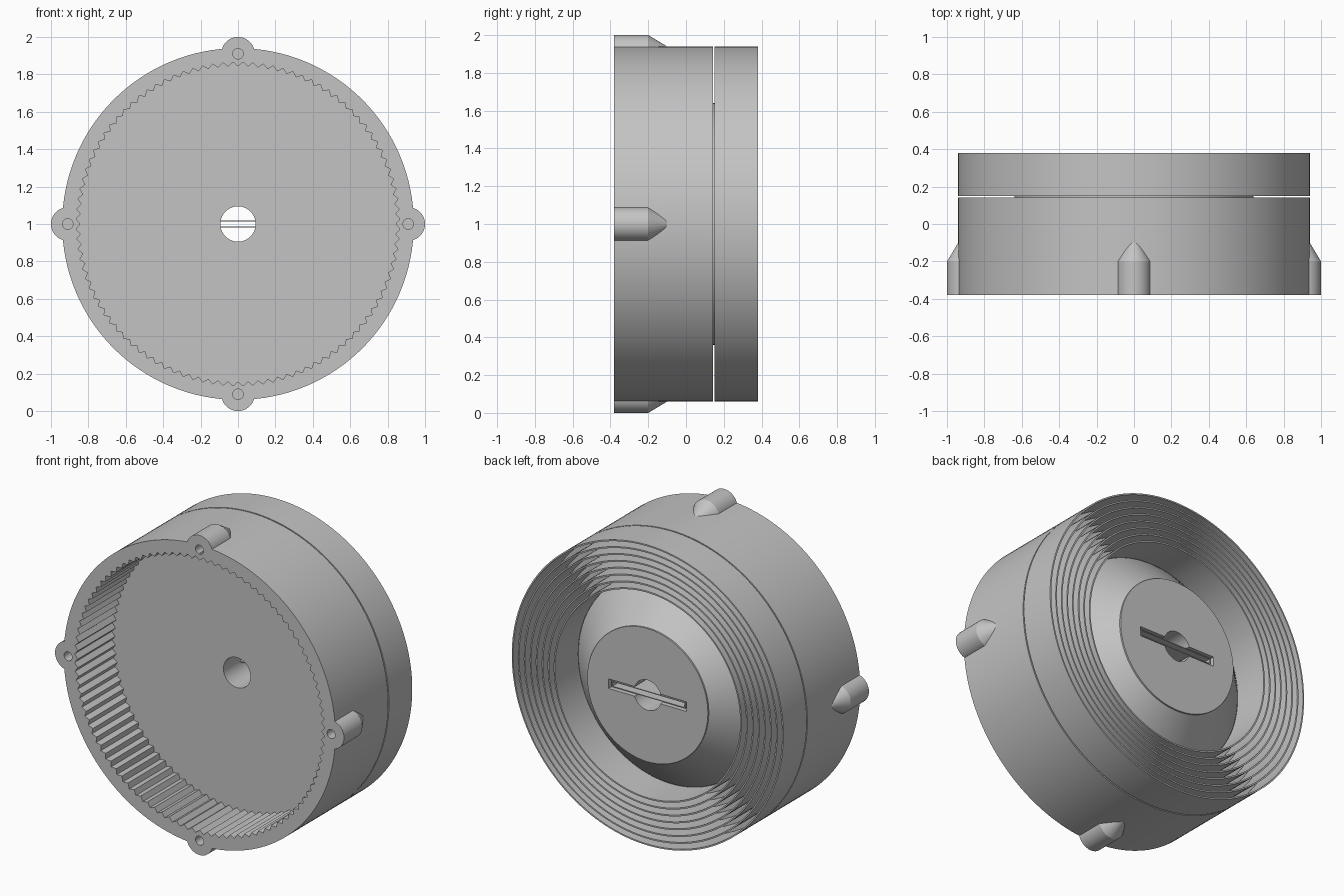
import bpy, bmesh
from math import sin, cos, pi, tau

if "Cube" in bpy.data.objects:
    bpy.data.objects.remove(bpy.data.objects["Cube"])

CZ = 1.0                      # height of the drum axis
FRONT, BACK = -0.38, 0.38
FLOOR, SEAM, GAP = -0.01, 0.142, 0.15
R = 0.94
BORE = 0.094

grey = bpy.data.materials.new("plain_grey")
grey.use_nodes = True
grey.diffuse_color = (0.55, 0.55, 0.55, 1)
grey.node_tree.nodes["Principled BSDF"].inputs["Base Color"].default_value = (0.55, 0.55, 0.55, 1)


def finish(name, bm):
    bmesh.ops.remove_doubles(bm, verts=bm.verts, dist=1e-5)
    bmesh.ops.recalc_face_normals(bm, faces=bm.faces)
    mesh = bpy.data.meshes.new(name)
    bm.to_mesh(mesh)
    bm.free()
    mesh.materials.append(grey)
    ob = bpy.data.objects.new(name, mesh)
    bpy.context.collection.objects.link(ob)
    return ob


def lathe(name, profile, n=128, x=0.0, z=CZ):
    """Spin a closed (radius, y) profile about an axis along y."""
    bm = bmesh.new()
    rings = [[bm.verts.new((x + r * sin(tau * i / n), y, z + r * cos(tau * i / n)))
              for i in range(n)] if r > 0 else [bm.verts.new((x, y, z))] * n
             for r, y in profile]
    for a, b in zip(rings, rings[1:] + rings[:1]):
        for i in range(n):
            j = (i + 1) % n
            corners = list(dict.fromkeys((a[i], a[j], b[j], b[i])))
            if len(corners) > 2:
                bm.faces.new(corners)
    return finish(name, bm)


def rod(name, r, y0, y1, n=128, x=0.0, z=CZ):
    return lathe(name, [(0, y0), (r, y0), (r, y1), (0, y1)], n, x, z)


def prism(name, outline, y0, y1):
    """Extrude an (x, z) outline along y."""
    bm = bmesh.new()
    face = bm.faces.new([bm.verts.new((x, y0, z)) for x, z in outline])
    new = bmesh.ops.extrude_face_region(bm, geom=[face])["geom"]
    bmesh.ops.translate(bm, vec=(0, y1 - y0, 0),
                        verts=[v for v in new if isinstance(v, bmesh.types.BMVert)])
    return finish(name, bm)


def slab(name, hx, hz, y0, y1):
    return prism(name, [(-hx, CZ - hz), (hx, CZ - hz), (hx, CZ + hz), (-hx, CZ + hz)], y0, y1)


def combine(ob, tool, operation):
    mod = ob.modifiers.new(operation.lower(), "BOOLEAN")
    mod.operation, mod.object, mod.solver = operation, tool, "EXACT"
    bpy.context.view_layer.objects.active = ob
    bpy.ops.object.modifier_apply(modifier=mod.name)
    bpy.data.objects.remove(tool)


def smooth(ob):
    bpy.ops.object.select_all(action="DESELECT")
    ob.select_set(True)
    bpy.context.view_layer.objects.active = ob
    bpy.ops.object.shade_smooth_by_angle(angle=pi / 7)


# Front housing with four pointed lugs
housing = rod("ring_gear_housing", R, FRONT, SEAM, 160)
spots = [(0.91 * sin(k * pi / 2), CZ + 0.91 * cos(k * pi / 2)) for k in range(4)]
for x, z in spots:
    lug = lathe("lug", [(0, FRONT), (0.09, FRONT), (0.09, -0.2), (0, -0.05)], 40, x, z)
    combine(housing, lug, "UNION")

# Toothed cavity, centre bore and lug screw holes
TEETH = 100
radii = (0.843, 0.866)
outline = [(radii[i % 2] * sin(pi * i / TEETH), CZ + radii[i % 2] * cos(pi * i / TEETH))
           for i in range(2 * TEETH)]
combine(housing, prism("cavity", outline, FRONT - 0.1, FLOOR), "DIFFERENCE")
combine(housing, rod("bore", BORE, FLOOR - 0.1, SEAM + 0.1, 64), "DIFFERENCE")
for x, z in spots:
    combine(housing, rod("screw_hole", 0.028, FRONT - 0.1, -0.2, 24, x, z), "DIFFERENCE")
smooth(housing)

# Flared hub with bore and cross slot
hub = lathe("flared_hub", [(BORE, SEAM), (0.64, SEAM), (0.64, GAP), (0.417, 0.37),
                           (0.417, BACK), (BORE, BACK)])
combine(hub, slab("slot", 0.27, 0.03, SEAM + 0.02, BACK + 0.1), "DIFFERENCE")
smooth(hub)

# Thin rectangular sleeve standing in the slot
sleeve = slab("slot_sleeve", 0.255, 0.019, SEAM + 0.01, BACK - 0.01)
combine(sleeve, slab("sleeve_opening", 0.25, 0.014, SEAM - 0.1, BACK + 0.1), "DIFFERENCE")

# Concentric thin walls around the hub
WALLS, THICK = 8, 0.009
for k in range(WALLS):
    outer = R - k * (R - 0.65) / (WALLS - 1)
    wall = lathe(f"concentric_wall_{k + 1}", [(outer - THICK, GAP), (outer, GAP),
                                             (outer, BACK), (outer - THICK, BACK)], 160)
    smooth(wall)
